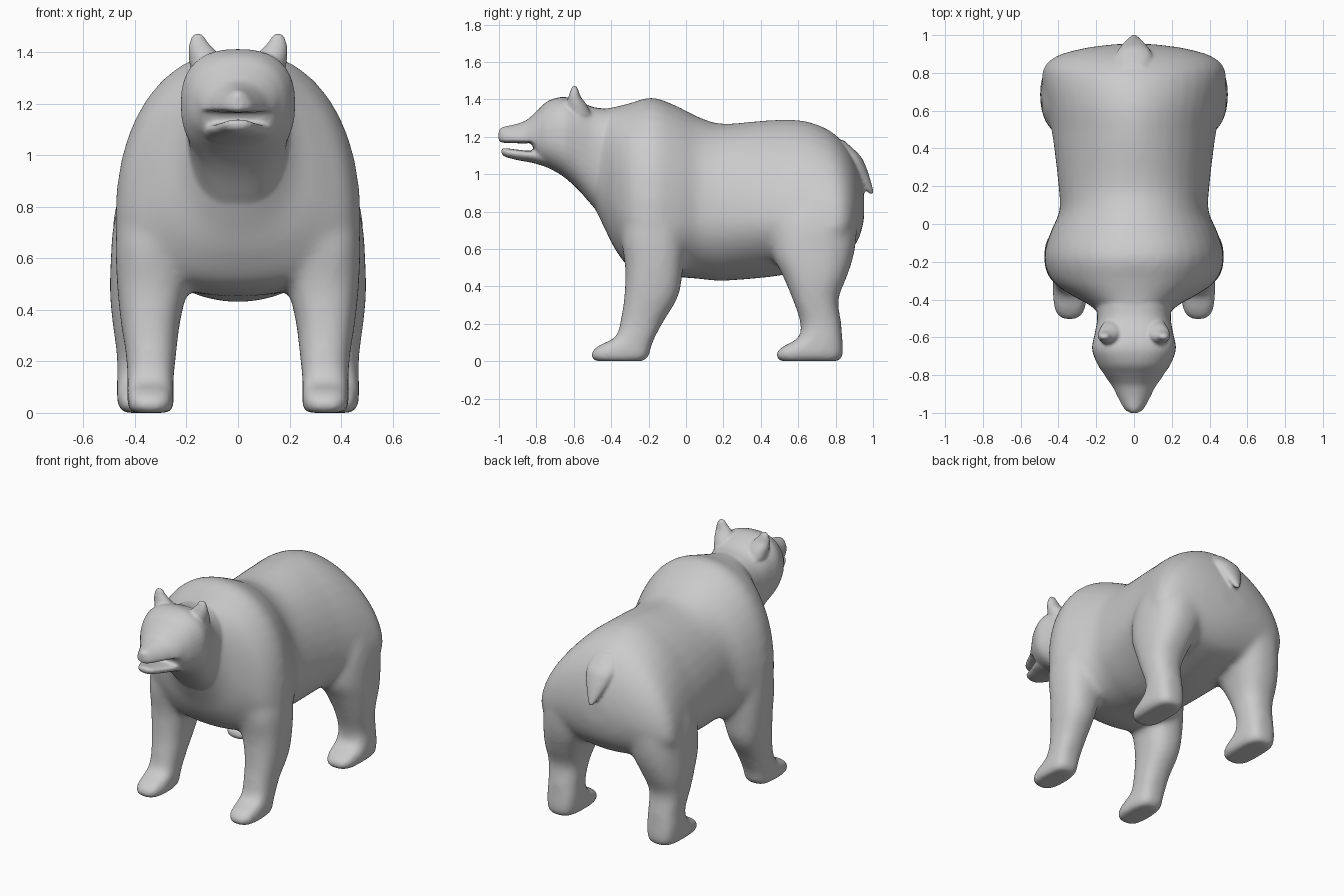
import bpy, bmesh
from math import cos, sin, pi, copysign


def catmull(a, b, c, d, t):
    return 0.5 * (2*b + (c - a)*t + (2*a - 5*b + 4*c - d)*t*t + (3*b - a - 3*c + d)*t**3)


def blend(p, p0, p1, a, b):
    """Value going from a at p0 to b at p1."""
    return a + (b - a) * min(1, max(0, (p - p0) / (p1 - p0)))


def loft(name, rings, axis, power=lambda p: 2.0, flip=1, sides=40, steps=5):
    """Ring: position along axis, v low, v high, x low, x high, [v of widest point]."""
    rings = [tuple(r) if len(r) == 6 else tuple(r) + ((r[1] + r[2]) / 2,) for r in rings]
    n = len(rings)
    dense = []
    for i in range(n - 1):
        a, b, c, d = rings[max(i-1, 0)], rings[i], rings[i+1], rings[min(i+2, n-1)]
        dense += [[catmull(*q, k/steps) for q in zip(a, b, c, d)] for k in range(steps)]
    dense.append(rings[-1])
    bm = bmesh.new()
    loops = []
    for p, v0, v1, x0, x1, vm in dense:
        loop = []
        e = 2 / power(p)
        for k in range(sides):
            t = 2*pi*k/sides
            cx = copysign(abs(cos(t))**e, cos(t))
            cv = copysign(abs(sin(t))**e, sin(t))
            x = flip * ((x0 + x1)/2 + (x1 - x0)/2*cx)
            v = vm + cv*((v1 - vm) if cv > 0 else (vm - v0))
            loop.append(bm.verts.new((x, p, v) if axis == 'y' else (x, v, p)))
        loops.append(loop)
    for A, B in zip(loops, loops[1:]):
        for k in range(sides):
            j = (k + 1) % sides
            bm.faces.new((A[k], A[j], B[j], B[k]))
    bm.faces.new(loops[0])
    bm.faces.new(loops[-1])
    bmesh.ops.recalc_face_normals(bm, faces=bm.faces)
    me = bpy.data.meshes.new(name)
    bm.to_mesh(me)
    bm.free()
    ob = bpy.data.objects.new(name, me)
    bpy.context.collection.objects.link(ob)
    return ob


def sym(rows):
    return [(y, lo, hi, -w, w, mid) for y, lo, hi, w, mid in rows]


def fuse(name, parts, voxel, smooth):
    """Join parts into one skin and soften the joints."""
    bpy.ops.object.select_all(action='DESELECT')
    for p in parts:
        p.select_set(True)
    ob = parts[0]
    bpy.context.view_layer.objects.active = ob
    bpy.ops.object.join()
    ob.name = name
    m = ob.modifiers.new("skin", 'REMESH')
    m.mode, m.voxel_size = 'VOXEL', voxel
    s = ob.modifiers.new("soften", 'SMOOTH')
    s.factor, s.iterations = 0.5, smooth
    for mod in ("skin", "soften"):
        bpy.ops.object.modifier_apply(modifier=mod)
    return ob


# Torso: y, bottom, top, half width, height of widest point
torso = loft("torso", sym([
    (-0.52, 0.88, 1.33, 0.15, 1.08), (-0.44, 0.72, 1.35, 0.22, 1.00),
    (-0.38, 0.60, 1.36, 0.325, 0.88), (-0.30, 0.50, 1.38, 0.435, 0.78),
    (-0.18, 0.46, 1.41, 0.478, 0.74), (-0.05, 0.45, 1.365, 0.445, 0.75),
    (0.07, 0.44, 1.305, 0.395, 0.77), (0.20, 0.43, 1.27, 0.40, 0.77),
    (0.45, 0.45, 1.29, 0.43, 0.75), (0.62, 0.48, 1.288, 0.46, 0.73),
    (0.75, 0.51, 1.245, 0.485, 0.71), (0.83, 0.54, 1.182, 0.48, 0.72),
    (0.89, 0.60, 1.098, 0.41, 0.75), (0.93, 0.67, 1.00, 0.27, 0.80),
    (0.953, 0.76, 0.90, 0.10, 0.83)]), 'y', lambda y: blend(y, -0.1, 0.5, 2.2, 1.8))

# Legs: z, back-to-front extent in y, extent in x
front = [(0.0, -0.49, -0.22, 0.265, 0.415), (0.02, -0.508, -0.2, 0.25, 0.43),
         (0.06, -0.50, -0.19, 0.25, 0.43), (0.095, -0.445, -0.18, 0.25, 0.43),
         (0.13, -0.375, -0.165, 0.25, 0.43), (0.22, -0.35, -0.115, 0.24, 0.435),
         (0.35, -0.33, -0.04, 0.225, 0.455), (0.50, -0.325, -0.015, 0.19, 0.47),
         (0.68, -0.345, 0.0, 0.14, 0.475), (0.88, -0.30, -0.01, 0.12, 0.455),
         (1.08, -0.26, -0.03, 0.10, 0.40)]
hind = [(0.0, 0.50, 0.82, 0.28, 0.45), (0.02, 0.48, 0.84, 0.265, 0.465),
        (0.06, 0.49, 0.84, 0.26, 0.47), (0.09, 0.54, 0.84, 0.26, 0.47),
        (0.13, 0.605, 0.835, 0.26, 0.47), (0.21, 0.61, 0.83, 0.26, 0.47),
        (0.33, 0.57, 0.815, 0.25, 0.485), (0.45, 0.52, 0.86, 0.21, 0.497),
        (0.58, 0.46, 0.90, 0.15, 0.495), (0.75, 0.46, 0.915, 0.10, 0.48),
        (0.93, 0.52, 0.89, 0.08, 0.42)]
legs = [loft(n, r, 'z', lambda z: blend(z, 0.08, 0.2, 3.2, 2.4), f)
        for n, r in (("front_leg", front), ("hind_leg", hind)) for f in (1, -1)]
body = fuse("bear_body", [torso] + legs, 0.018, 14)

# Neck, skull and upper muzzle
head = loft("head", sym([
    (-1.002, 1.178, 1.235, 0.015, 1.195), (-0.98, 1.168, 1.252, 0.05, 1.185),
    (-0.92, 1.166, 1.265, 0.085, 1.182), (-0.86, 1.163, 1.285, 0.115, 1.18),
    (-0.825, 1.160, 1.312, 0.14, 1.18), (-0.79, 1.06, 1.345, 0.162, 1.20),
    (-0.74, 1.035, 1.39, 0.195, 1.20), (-0.66, 0.99, 1.413, 0.222, 1.20),
    (-0.58, 0.92, 1.395, 0.208, 1.19), (-0.50, 0.83, 1.36, 0.195, 1.14),
    (-0.42, 0.74, 1.35, 0.205, 1.08), (-0.33, 0.70, 1.345, 0.22, 1.05)]), 'y',
    lambda y: blend(y, -0.9, -0.68, 1.9, 2.45))

# Lower jaw
jaw = loft("lower_jaw", sym([
    (-0.987, 1.11, 1.136, 0.025, 1.125), (-0.965, 1.092, 1.139, 0.055, 1.12),
    (-0.90, 1.075, 1.131, 0.085, 1.112), (-0.82, 1.06, 1.127, 0.12, 1.105),
    (-0.74, 1.035, 1.16, 0.14, 1.10), (-0.66, 1.0, 1.16, 0.13, 1.10)]), 'y', lambda y: 2.2)

# Ears
ear = [(1.31, -0.64, -0.50, 0.05, 0.18), (1.37, -0.64, -0.53, 0.065, 0.19),
       (1.41, -0.63, -0.56, 0.09, 0.192), (1.44, -0.62, -0.572, 0.118, 0.188),
       (1.46, -0.612, -0.58, 0.13, 0.18), (1.473, -0.608, -0.588, 0.14, 0.17)]
ears = [loft("ear", ear, 'z', flip=f) for f in (1, -1)]

# Tail
tail = loft("tail", [
    (1.18, 0.77, 0.845, -0.07, 0.07), (1.10, 0.82, 0.93, -0.095, 0.095),
    (1.04, 0.86, 0.962, -0.085, 0.085), (0.98, 0.90, 0.983, -0.06, 0.06),
    (0.93, 0.94, 0.997, -0.035, 0.035), (0.893, 0.985, 1.005, -0.012, 0.012)], 'z')

bear = fuse("bear", [body, head, jaw, tail] + ears, 0.009, 4)
bpy.ops.object.shade_smooth()
